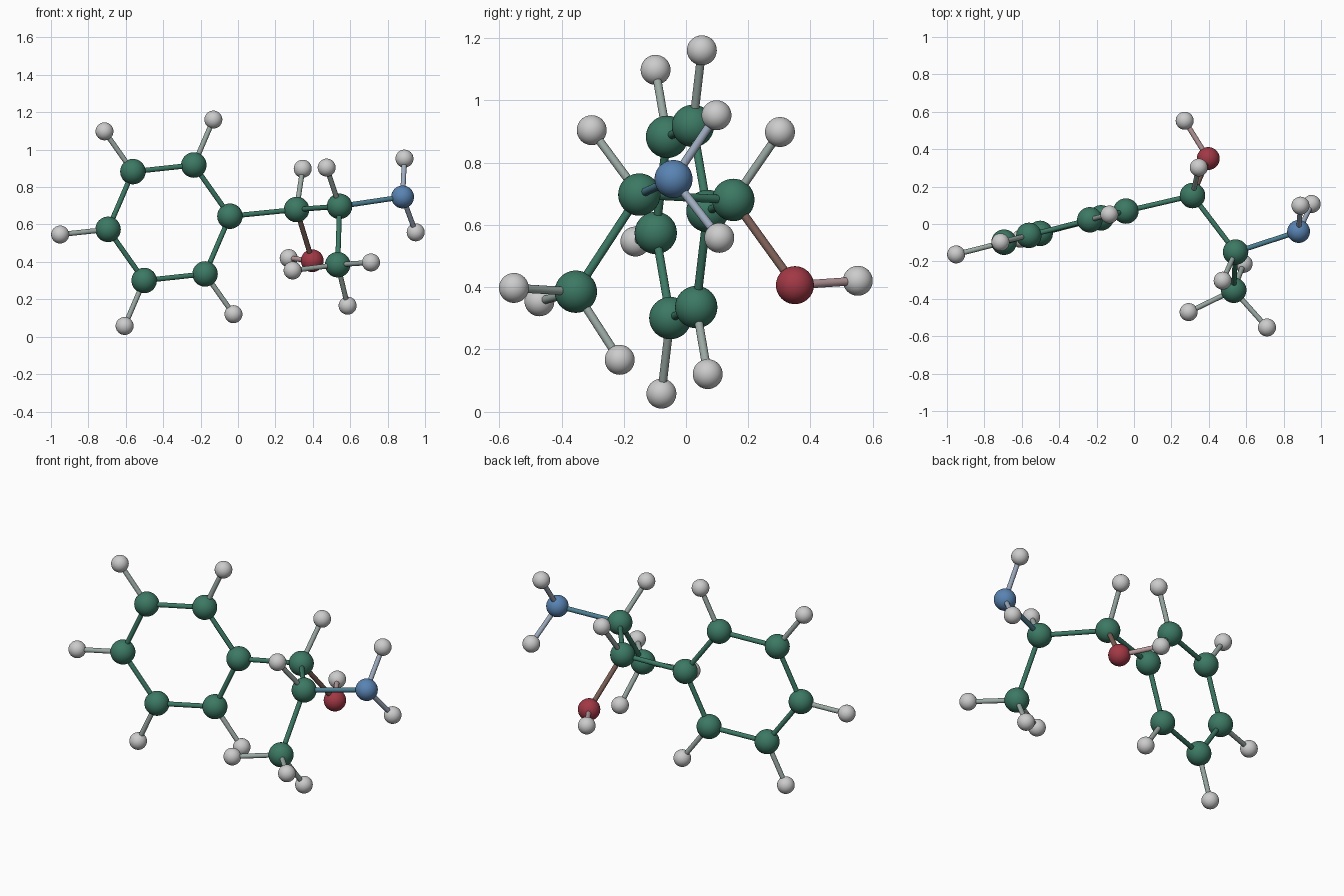
import bpy
from math import cos, sin, radians
from mathutils import Vector

if "Cube" in bpy.data.objects:
    bpy.data.objects.remove(bpy.data.objects["Cube"])

COLOURS = {"carbon": (0.045, 0.19, 0.125), "nitrogen": (0.10, 0.23, 0.45),
           "oxygen": (0.36, 0.04, 0.06), "hydrogen": (0.6, 0.6, 0.6)}
RADII = {"carbon": 0.068, "nitrogen": 0.061, "oxygen": 0.061, "hydrogen": 0.048}
BOND_RADIUS = 0.0135
materials = {}
atoms = {}


def material(a, b):
    key = "_".join(sorted({a, b}))
    if key not in materials:
        mat = bpy.data.materials.new(key)
        mix = [(p + q) / 2 for p, q in zip(COLOURS[a], COLOURS[b])]
        mat.diffuse_color = (*mix, 1)
        mat.use_nodes = True
        mat.node_tree.nodes["Principled BSDF"].inputs["Base Color"].default_value = mat.diffuse_color
        materials[key] = mat
    return materials[key]


def finish(name, a, b):
    ob = bpy.context.object
    ob.name = name
    if (a, b) != ("hydrogen", "hydrogen"):
        ob.data.materials.append(material(a, b))
    bpy.ops.object.shade_smooth_by_angle(angle=radians(40))


def atom(name, element, pos):
    atoms[name] = (element, Vector(pos))
    bpy.ops.mesh.primitive_uv_sphere_add(segments=40, ring_count=20,
                                         radius=RADII[element], location=pos)
    finish(name, element, element)


def bond(first, second):
    (ea, a), (eb, b) = atoms[first], atoms[second]
    d = b - a
    bpy.ops.mesh.primitive_cylinder_add(
        vertices=24, radius=BOND_RADIUS, depth=d.length, location=(a + b) / 2,
        rotation=d.to_track_quat('Z', 'Y').to_euler())
    finish(f"bond_{first}_to_{second}", ea, eb)


# Flat six-sided ring with hydrogens on the five free corners
centre = Vector((-0.369, -0.014, 0.609))
u = Vector((0.963, 0.246, 0.104)).normalized()
v = Vector((-0.099, -0.017, 0.995))
v = (v - u * v.dot(u)).normalized()
for i in range(6):
    out = u * cos(radians(60 * i)) + v * sin(radians(60 * i))
    atom(f"ring_carbon_{i}", "carbon", centre + out * 0.338)
    if i:
        atom(f"ring_hydrogen_{i}", "hydrogen", centre + out * 0.604)
        bond(f"ring_carbon_{i}", f"ring_hydrogen_{i}")
for i in range(6):
    bond(f"ring_carbon_{i}", f"ring_carbon_{(i + 1) % 6}")

# Side chain: name, element, position, neighbour it is bonded to
chain = [
    ("inner_carbon", "carbon", (0.313, 0.152, 0.68), "ring_carbon_0"),
    ("inner_hydrogen", "hydrogen", (0.346, 0.302, 0.898), "inner_carbon"),
    ("oxygen", "oxygen", (0.397, 0.35, 0.406), "inner_carbon"),
    ("oxygen_hydrogen", "hydrogen", (0.271, 0.552, 0.42), "oxygen"),
    ("outer_carbon", "carbon", (0.543, -0.15, 0.697), "inner_carbon"),
    ("outer_hydrogen", "hydrogen", (0.474, -0.303, 0.904), "outer_carbon"),
    ("end_carbon", "carbon", (0.533, -0.354, 0.385), "outer_carbon"),
    ("end_hydrogen_left", "hydrogen", (0.292, -0.471, 0.354), "end_carbon"),
    ("end_hydrogen_low", "hydrogen", (0.586, -0.213, 0.166), "end_carbon"),
    ("end_hydrogen_right", "hydrogen", (0.711, -0.553, 0.397), "end_carbon"),
    ("nitrogen", "nitrogen", (0.88, -0.04, 0.747), "outer_carbon"),
    ("nitrogen_hydrogen_top", "hydrogen", (0.89, 0.098, 0.952), "nitrogen"),
    ("nitrogen_hydrogen_low", "hydrogen", (0.95, 0.107, 0.558), "nitrogen"),
]
for name, element, pos, neighbour in chain:
    atom(name, element, pos)
    bond(neighbour, name)
